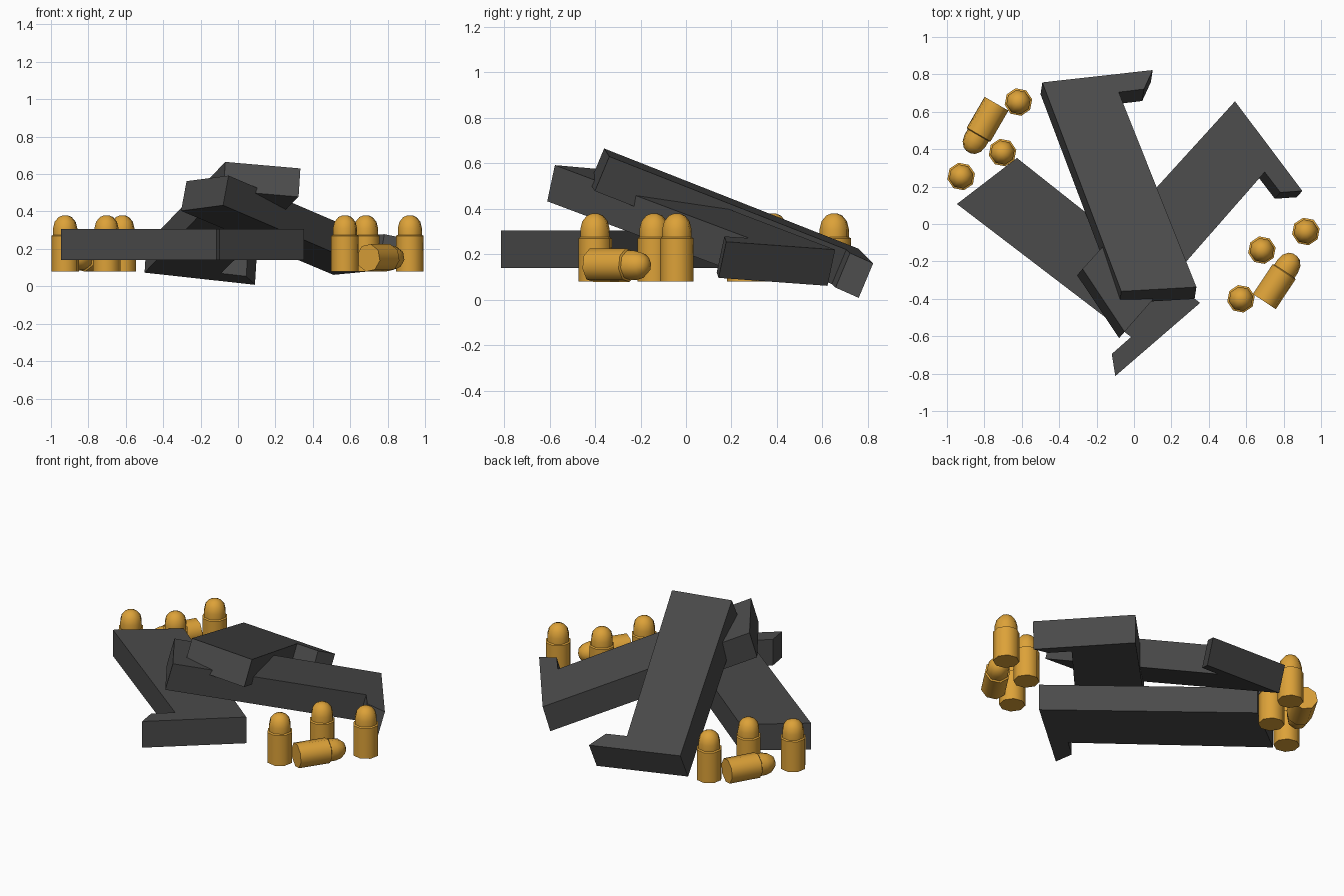
import bpy, bmesh, math
from mathutils import Vector, Matrix

if "Cube" in bpy.data.objects:
    bpy.data.objects.remove(bpy.data.objects["Cube"])


def material(name, rgb):
    m = bpy.data.materials.new(name)
    m.diffuse_color = (*rgb, 1)
    m.use_nodes = True
    m.node_tree.nodes["Principled BSDF"].inputs["Base Color"].default_value = m.diffuse_color
    return m


DARK = material("dark_metal", (0.07, 0.07, 0.07))
BRASS = material("brass", (0.72, 0.36, 0.04))


def finish(name, bm, mat):
    bmesh.ops.recalc_face_normals(bm, faces=bm.faces)
    me = bpy.data.meshes.new(name)
    bm.to_mesh(me)
    bm.free()
    me.materials.append(mat)
    ob = bpy.data.objects.new(name, me)
    bpy.context.collection.objects.link(ob)
    return ob


# Magazine outline: (fraction along the back edge, fraction along the base plate)
OUTLINE = [(0, 0), (1, 0), (1, 1), (0.917, 0.862), (0.916, 0.632), (-0.019, 0.667)]
THICK = 0.165


def magazine(name, start, heel, toe):
    """Extruded outline whose upper face passes through three corners."""
    start, heel, toe = map(Vector, (start, heel, toe))
    along, across = heel - start, toe - heel
    normal = along.cross(across).normalized()
    if normal.z > 0:
        normal = -normal
    bm = bmesh.new()
    face = bm.faces.new([bm.verts.new(start + along * s + across * t) for s, t in OUTLINE])
    ext = bmesh.ops.extrude_face_region(bm, geom=[face])["geom"]
    bmesh.ops.translate(bm, vec=normal * THICK,
                        verts=[g for g in ext if isinstance(g, bmesh.types.BMVert)])
    if not face.is_valid or len(bm.faces) == 7:
        bmesh.ops.holes_fill(bm, edges=bm.edges)
    return finish(name, bm, DARK)


magazine("magazine_flat", (-0.626, 0.353, 0.305), (0.353, -0.422, 0.305), (-0.10, -0.813, 0.305))
magazine("magazine_top", (-0.068, -0.36, 0.665), (-0.49, 0.757, 0.225), (0.10, 0.823, 0.16))
magazine("magazine_middle", (-0.275, -0.24, 0.562), (0.54, 0.656, 0.22), (0.90, 0.177, 0.255))

# Cartridge: eight-sided case with a rounded bullet tip (radius, height)
PROFILE = [(0.075, 0), (0.075, 0.19), (0.066, 0.195), (0.066, 0.23),
           (0.057, 0.265), (0.036, 0.29), (0.014, 0.299)]


def cartridge(name, matrix):
    bm = bmesh.new()
    rings = []
    for r, z in PROFILE:
        rings.append([bm.verts.new((r * math.cos(a), r * math.sin(a), z))
                      for a in (math.tau * i / 8 + 0.2 for i in range(8))])
    for lo, hi in zip(rings, rings[1:]):
        for i in range(8):
            j = (i + 1) % 8
            bm.faces.new((lo[i], lo[j], hi[j], hi[i]))
    bm.faces.new(rings[0][::-1])
    bm.faces.new(rings[-1])
    bm.transform(matrix)
    ob = finish(name, bm, BRASS)
    bpy.ops.object.select_all(action='DESELECT')
    ob.select_set(True)
    bpy.context.view_layer.objects.active = ob
    bpy.ops.object.shade_smooth_by_angle(angle=math.radians(50))


# Two clusters: standing cartridges, then one lying (base centre, pointing direction)
CLUSTERS = {
    "right": ([(0.572, -0.40), (0.684, -0.14), (0.919, -0.04)], (0.697, -0.415), (0.165, 0.25)),
    "left": ([(-0.618, 0.652), (-0.703, 0.382), (-0.924, 0.254)], (-0.735, 0.643), (-0.148, -0.255)),
}
for side, (standing, base, aim) in CLUSTERS.items():
    for i, (x, y) in enumerate(standing):
        cartridge(f"{side}_standing_cartridge_{i + 1}", Matrix.Translation((x, y, 0.08)))
    turn = Vector((*aim, 0)).to_track_quat('Z', 'Y').to_matrix().to_4x4()
    cartridge(f"{side}_lying_cartridge", Matrix.Translation((*base, 0.152)) @ turn)
